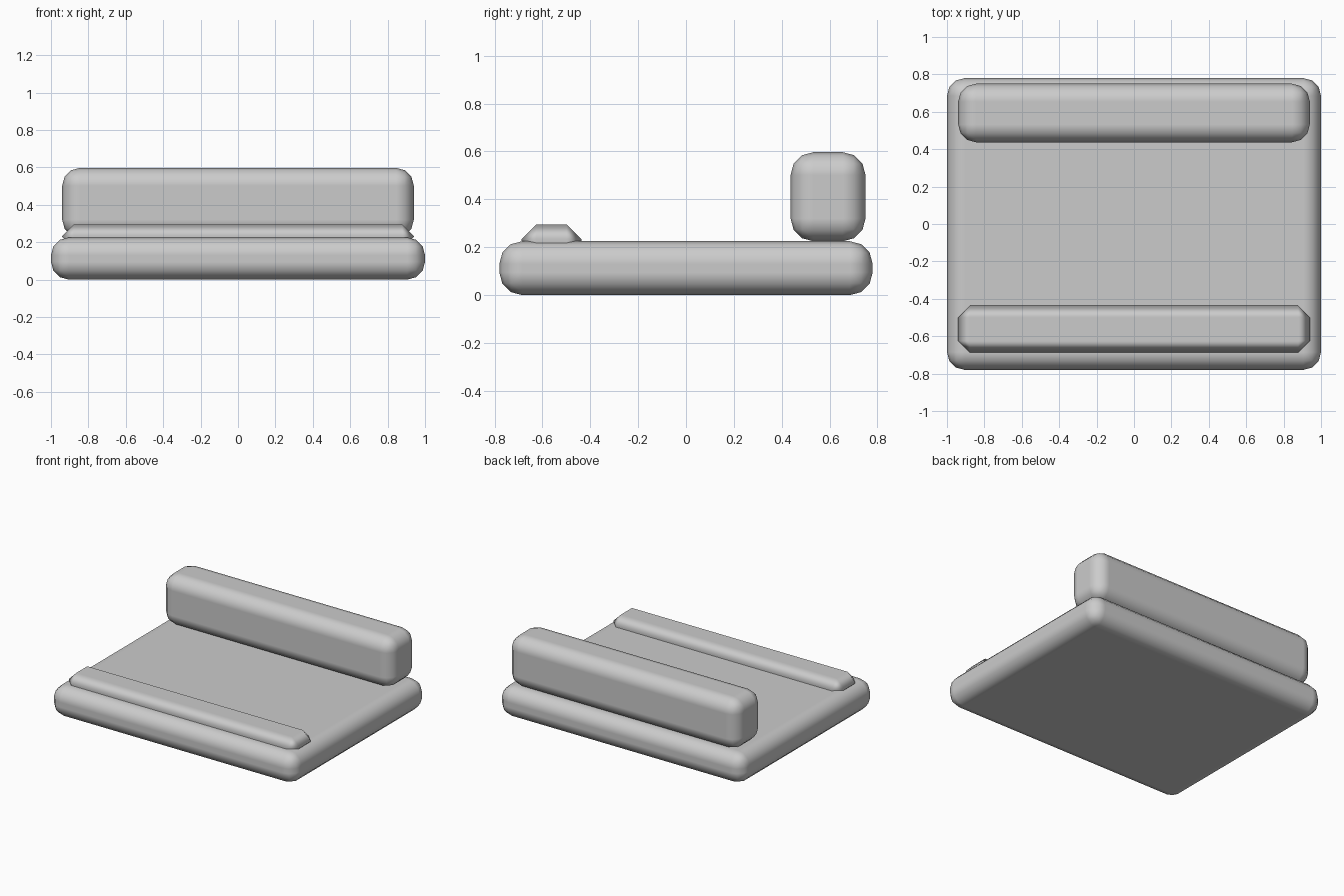
import bpy

default = bpy.data.objects.get("Cube")
if default:
    bpy.data.objects.remove(default, do_unlink=True)

# One plain grey for every part
grey = bpy.data.materials.new("light_grey")
grey.use_nodes = True
colour = (0.6, 0.6, 0.6, 1)
grey.diffuse_color = colour
grey.node_tree.nodes["Principled BSDF"].inputs["Base Color"].default_value = colour


def rounded_box(name, low, high, radius, segments):
    """Box between two corners with softened edges and flat panels."""
    centre = [(a + b) / 2 for a, b in zip(low, high)]
    bpy.ops.mesh.primitive_cube_add(size=1, location=centre)
    box = bpy.context.object
    box.name = name
    box.scale = [b - a for a, b in zip(low, high)]
    bpy.ops.object.transform_apply(location=False, rotation=False, scale=True)
    box.data.materials.append(grey)
    bpy.ops.object.shade_smooth()
    bevel = box.modifiers.new("soft_edges", "BEVEL")
    bevel.width = radius
    bevel.segments = segments
    bevel.limit_method = "NONE"
    bevel.harden_normals = True
    return box


# Wide slab, tall cushion along the back, low lip along the front
rounded_box("base_slab", (-1, -0.78, 0), (1, 0.78, 0.225), 0.095, 3)
rounded_box("back_cushion", (-0.94, 0.437, 0.225), (0.94, 0.75, 0.597), 0.095, 3)
rounded_box("front_lip", (-0.94, -0.687, 0.165), (0.94, -0.437, 0.295), 0.062, 1)
